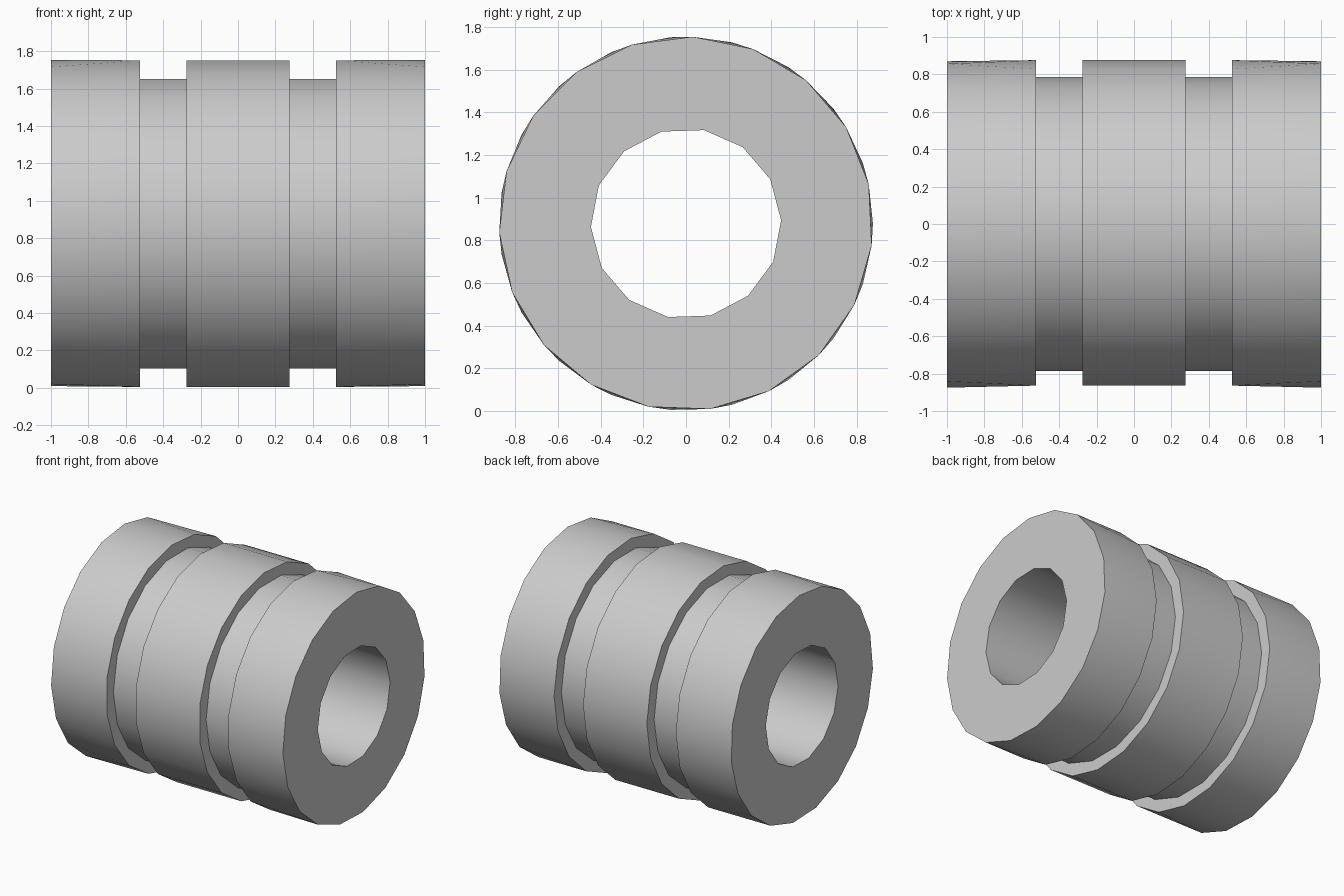
import bpy
import bmesh
from math import cos, sin, tau, radians

if "Cube" in bpy.data.objects:
    bpy.data.objects.remove(bpy.data.objects["Cube"])

AXIS_Z = 0.878
OUTER, GROOVE, BORE = 0.876, 0.786, 0.446
END, SHOULDER, COLLAR = 1.0, 0.525, 0.275

# plain grey metal
metal = bpy.data.materials.new("grey_metal")
metal.use_nodes = True
grey = (0.6, 0.6, 0.6, 1)
metal.diffuse_color = grey
metal.node_tree.nodes["Principled BSDF"].inputs["Base Color"].default_value = grey

bm = bmesh.new()


def ring(x, radius, sides, phase=0):
    """Ring of vertices around the x axis, as (angle, vertex) pairs."""
    angles = [radians(phase) + tau * i / sides for i in range(sides)]
    return [(a, bm.verts.new((x, radius * cos(a), AXIS_Z + radius * sin(a))))
            for a in angles]


def zip_rings(a, b):
    """Join two rings, which may differ in number of sides, with triangles."""
    i = j = 0
    while i < len(a) or j < len(b):
        va, vb = a[i % len(a)][1], b[j % len(b)][1]
        next_a = a[0][0] + tau * (i + 1) / len(a)
        next_b = b[0][0] + tau * (j + 1) / len(b)
        if j >= len(b) or (i < len(a) and next_a <= next_b):
            i += 1
            bm.faces.new((va, vb, a[i % len(a)][1]))
        else:
            j += 1
            bm.faces.new((va, vb, b[j % len(b)][1]))


# half profile, from the bore out over the end and the groove to the collar
half = [(END, BORE, 14, 2), (END, OUTER, 19, -6.8), (SHOULDER, OUTER, 19, 0),
        (SHOULDER, GROOVE, 18, 0), (COLLAR, GROOVE, 18, 0), (COLLAR, OUTER, 19, 0)]
profile = [(-x, *rest) for x, *rest in half] + half[::-1]
rings = [ring(*p) for p in profile]
for k, current in enumerate(rings):
    zip_rings(current, rings[(k + 1) % len(rings)])
bmesh.ops.recalc_face_normals(bm, faces=bm.faces)

# grooved bushing
mesh = bpy.data.meshes.new("grooved_bushing")
bm.to_mesh(mesh)
bm.free()
mesh.materials.append(metal)
bushing = bpy.data.objects.new("grooved_bushing", mesh)
bpy.context.collection.objects.link(bushing)
bpy.context.view_layer.objects.active = bushing
bushing.select_set(True)
bpy.ops.object.shade_smooth_by_angle(angle=radians(35))
